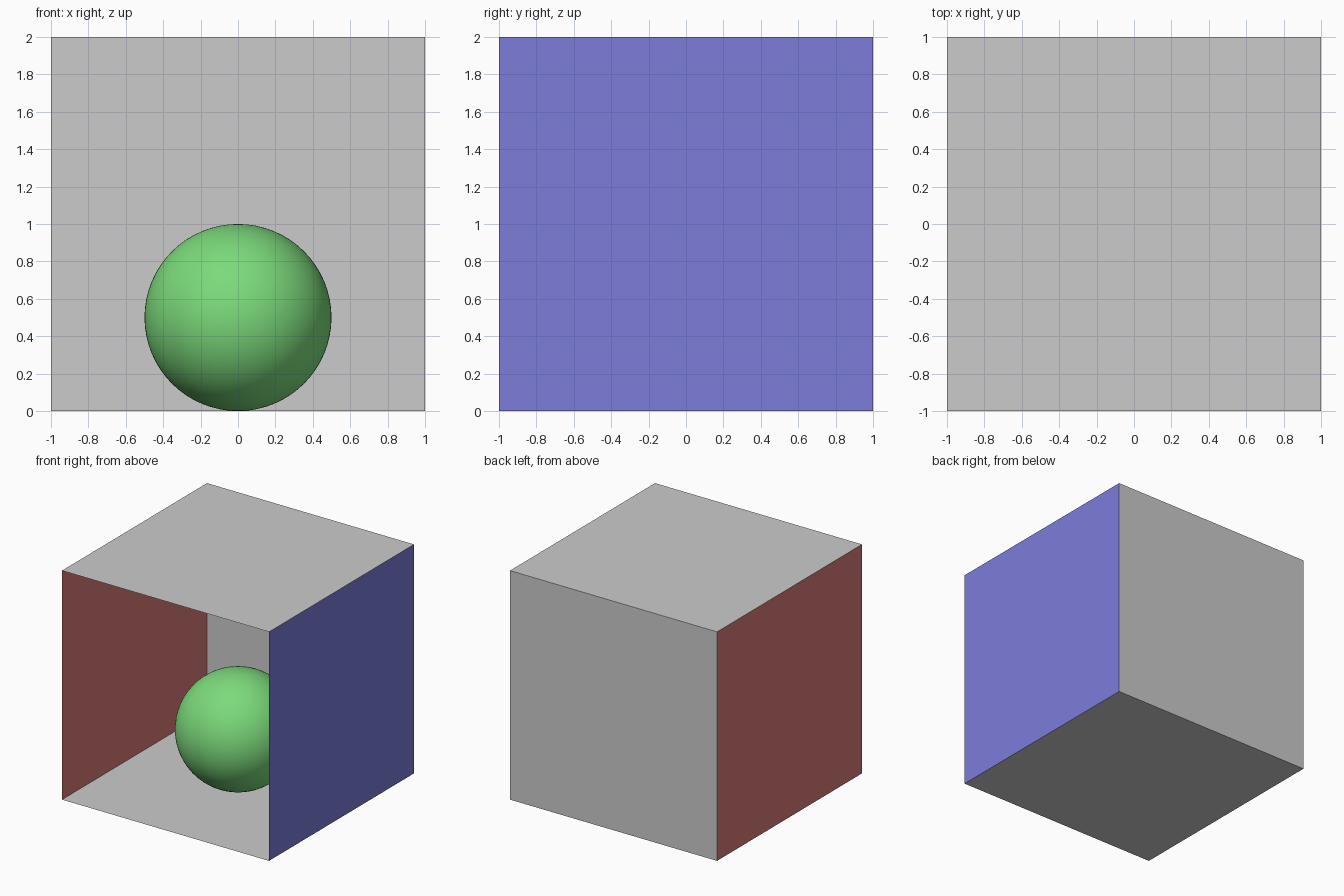
import bpy
from math import pi

if "Cube" in bpy.data.objects:
    bpy.data.objects.remove(bpy.data.objects["Cube"])


def paint(obj, name, rgb):
    mat = bpy.data.materials.new(name)
    mat.diffuse_color = (*rgb, 1)
    mat.use_nodes = True
    mat.node_tree.nodes["Principled BSDF"].inputs["Base Color"].default_value = mat.diffuse_color
    obj.data.materials.append(mat)


def panel(name, location, rotation=(0, 0, 0)):
    bpy.ops.mesh.primitive_plane_add(size=2, location=location, rotation=rotation)
    obj = bpy.context.object
    obj.name = name
    return obj


# Open-fronted room of thin panels, normals facing inward
panel("floor", (0, 0, 0))
panel("ceiling", (0, 0, 2), (pi, 0, 0))
panel("back_wall", (0, 1, 1), (pi / 2, 0, 0))
left_wall = panel("left_wall", (-1, 0, 1), (0, pi / 2, 0))
right_wall = panel("right_wall", (1, 0, 1), (0, -pi / 2, 0))
paint(left_wall, "red", (0.7, 0.2, 0.2))
paint(right_wall, "blue", (0.2, 0.2, 0.7))

# Smooth ball resting on the floor
bpy.ops.mesh.primitive_uv_sphere_add(segments=64, ring_count=32, radius=0.5,
                                     location=(0, 0, 0.5))
ball = bpy.context.object
ball.name = "ball"
bpy.ops.object.shade_smooth()
paint(ball, "green", (0.2, 0.7, 0.2))
